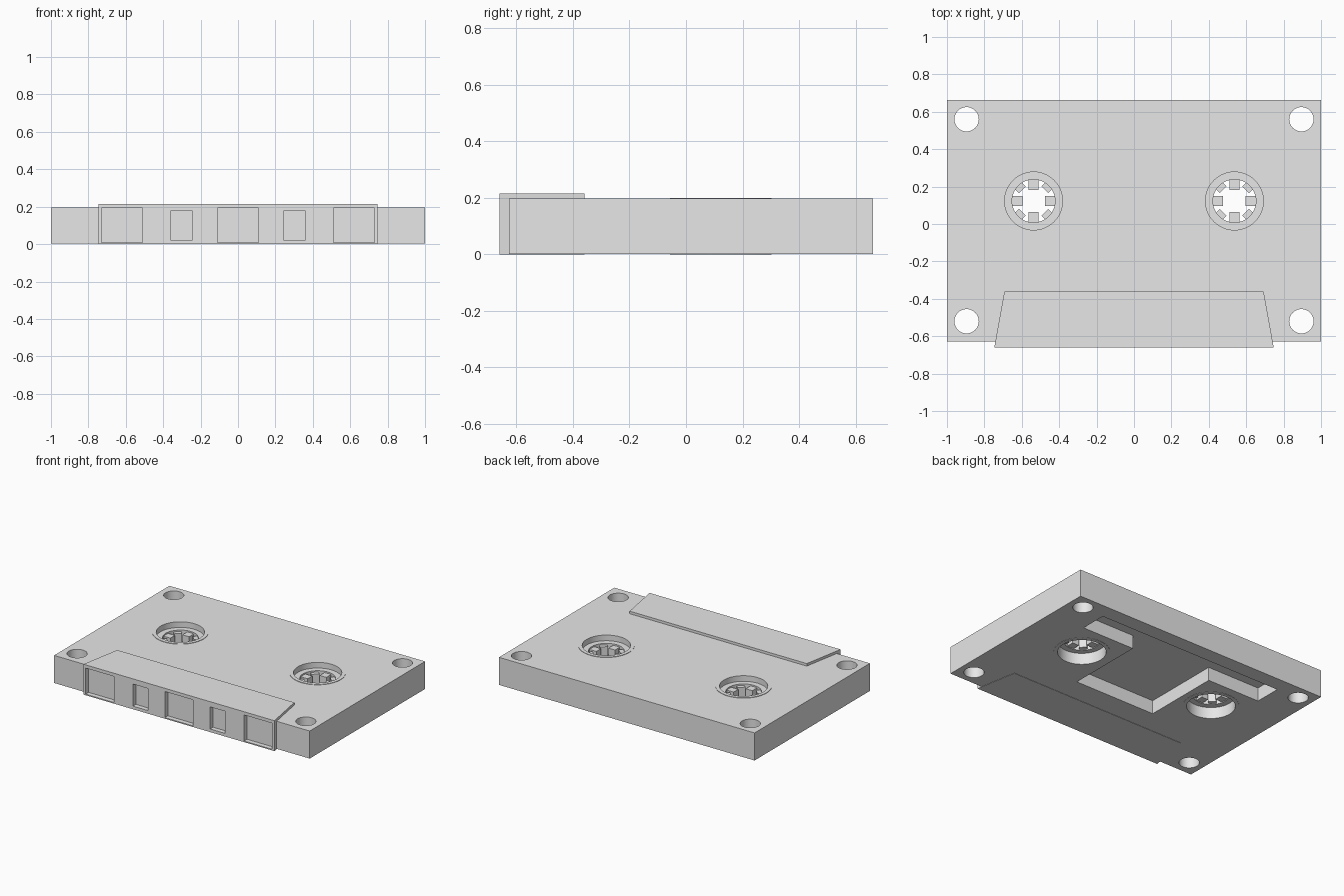
import bpy, bmesh, math
from mathutils import Matrix, Vector

cube = bpy.data.objects.get("Cube")
if cube:
    bpy.data.objects.remove(cube, do_unlink=True)

GREY = (0.8, 0.8, 0.8, 1.0)
grey = bpy.data.materials.new("light grey plastic")
grey.use_nodes = True
grey.diffuse_color = GREY
grey.node_tree.nodes["Principled BSDF"].inputs["Base Color"].default_value = GREY

HUB_X, HUB_Y = 0.537, 0.123
BORE, HUB_INNER = 0.155, 0.115
BOTTOM, TOP = 0.002, 0.197


def prism(bm, outline, z0, z1):
    """Extrude a flat outline from z0 up to z1."""
    face = bm.faces.new([bm.verts.new((x, y, z0)) for x, y in outline])
    up = bmesh.ops.extrude_face_region(bm, geom=[face])["geom"]
    verts = [v for v in up if isinstance(v, bmesh.types.BMVert)]
    bmesh.ops.translate(bm, verts=verts, vec=(0, 0, z1 - z0))


def box(bm, x0, x1, y0, y1, z0, z1):
    prism(bm, [(x0, y0), (x1, y0), (x1, y1), (x0, y1)], z0, z1)


def circle(x, y, r, n=48):
    return [(x + r * math.cos(math.tau * i / n), y + r * math.sin(math.tau * i / n))
            for i in range(n)]


def tube(bm, x, y, r_in, r_out, z0, z1, n=48):
    """Ring with a square section."""
    loops = []
    for r, z in ((r_out, z0), (r_out, z1), (r_in, z1), (r_in, z0)):
        loops.append([bm.verts.new((px, py, z)) for px, py in circle(x, y, r, n)])
    for a, b in zip(loops, loops[1:] + loops[:1]):
        for i in range(n):
            j = (i + 1) % n
            bm.faces.new((a[i], a[j], b[j], b[i]))


def make(name, bm):
    bmesh.ops.recalc_face_normals(bm, faces=bm.faces[:])
    mesh = bpy.data.meshes.new(name)
    bm.to_mesh(mesh)
    bm.free()
    mesh.materials.append(grey)
    obj = bpy.data.objects.new(name, mesh)
    bpy.context.collection.objects.link(obj)
    return obj


def select(obj):
    bpy.ops.object.select_all(action="DESELECT")
    obj.select_set(True)
    bpy.context.view_layer.objects.active = obj


def carve(obj, cutter_bm):
    """Cut shapes out of a part and drop the cutter."""
    cutter = make("cutter", cutter_bm)
    cutter.hide_render = True
    mod = obj.modifiers.new("carve", "BOOLEAN")
    mod.operation, mod.solver, mod.object = "DIFFERENCE", "EXACT", cutter
    select(obj)
    bpy.ops.object.modifier_apply(modifier=mod.name)
    bpy.data.objects.remove(cutter, do_unlink=True)


def smooth(obj):
    select(obj)
    bpy.ops.object.shade_smooth_by_angle(angle=math.radians(30))


# Shell with corner holes, reel bores and a T-shaped recess underneath
bm = bmesh.new()
box(bm, -1, 1, -0.627, 0.662, BOTTOM, TOP)
shell = make("shell", bm)
cut = bmesh.new()
for side in (-1, 1):
    for y in (-0.52, 0.56):
        prism(cut, circle(side * 0.895, y, 0.065), -0.1, 0.3)
    prism(cut, circle(side * HUB_X, HUB_Y, BORE), -0.1, 0.3)
half = [(0.315, -0.19), (0.315, 0.365), (0.725, 0.365), (0.725, 0.555)]
prism(cut, half + [(-x, y) for x, y in reversed(half)], -0.1, 0.097)
carve(shell, cut)
smooth(shell)

# Thick front section with five shallow openings
bm = bmesh.new()
prism(bm, [(-0.747, -0.66), (0.747, -0.66), (0.693, -0.36), (-0.693, -0.36)], 0, 0.215)
head = make("front_section", bm)
cut = bmesh.new()
for x, half_w, z0, z1 in ((0, 0.11, 0.008, 0.192), (0.302, 0.058, 0.022, 0.178),
                          (0.62, 0.11, 0.008, 0.192)):
    for cx in {x, -x}:
        box(cut, cx - half_w, cx + half_w, -0.7, -0.626, z0, z1)
carve(head, cut)

# Reel hubs: thin collars on both faces, a sunken ring and eight teeth
for label, side in (("left", 1), ("right", -1)):
    cx = side * HUB_X
    bm = bmesh.new()
    tube(bm, cx, HUB_Y, BORE, 0.18, TOP - 0.002, TOP + 0.003)
    tube(bm, cx, HUB_Y, BORE, 0.18, 0, BOTTOM + 0.002)
    smooth(make(label + "_collars", bm))

    bm = bmesh.new()
    tube(bm, cx, HUB_Y, HUB_INNER, BORE + 0.002, 0.08, 0.16)
    smooth(make(label + "_hub_ring", bm))

    bm = bmesh.new()
    for i in range(8):
        tip = 0.06 if i % 2 == 0 else 0.085
        before = set(bm.verts)
        box(bm, tip, HUB_INNER + 0.008, -0.026, 0.026, 0.085, 0.15)
        new = [v for v in bm.verts if v not in before]
        bmesh.ops.transform(bm, verts=new, matrix=Matrix.Translation(Vector((cx, HUB_Y, 0)))
                            @ Matrix.Rotation(i * math.tau / 8, 4, "Z"))
    make(label + "_hub_teeth", bm)
